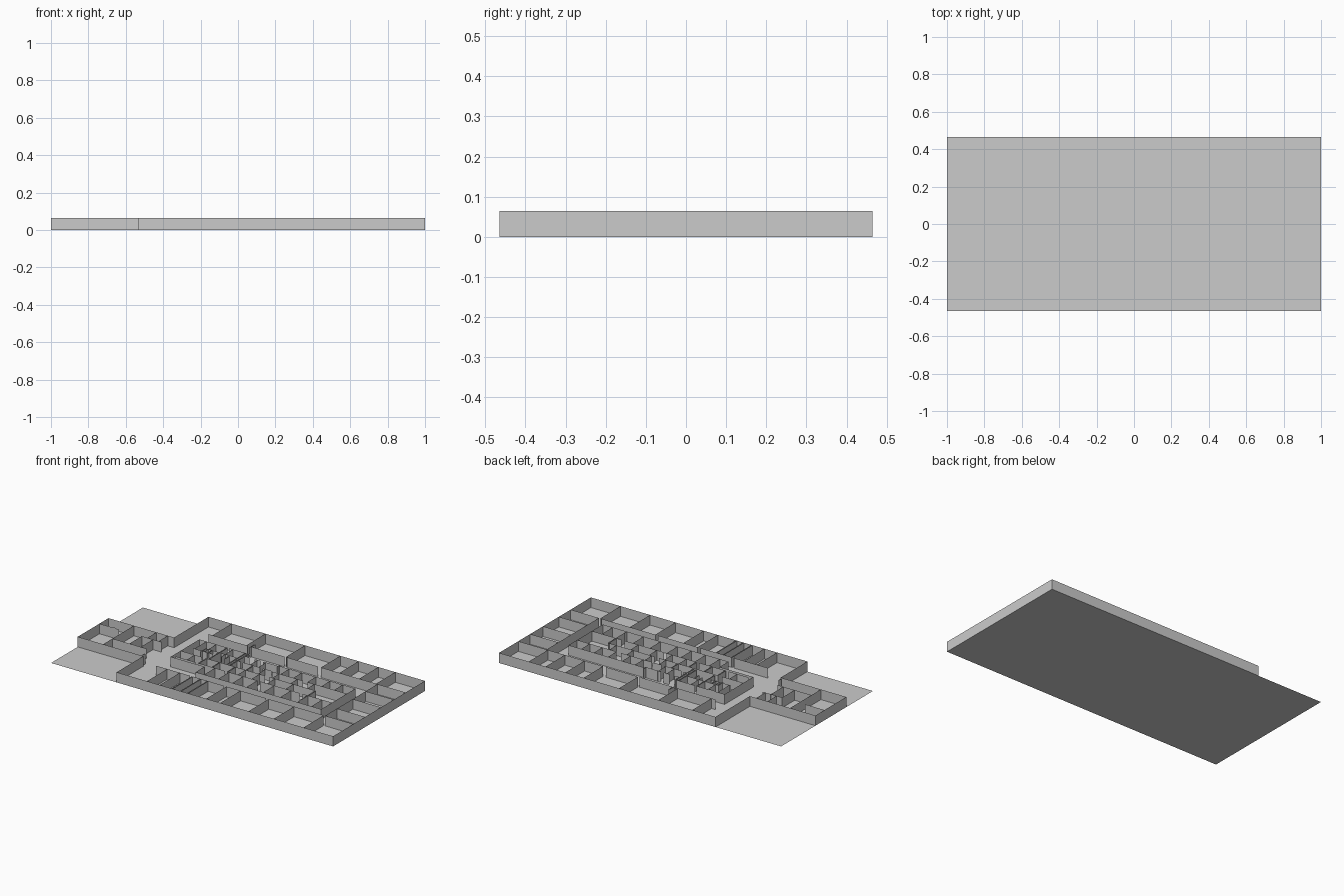
import bpy, bmesh

if "Cube" in bpy.data.objects:
    bpy.data.objects.remove(bpy.data.objects["Cube"])

H = 0.065          # wall height
W, D = 1.0, 0.465  # half width and half depth of the slab
GAP = 0.006        # spacing of double-skinned walls


def sheet_object(name, quads):
    """One object made of separate flat quads."""
    bm = bmesh.new()
    for q in quads:
        bm.faces.new([bm.verts.new(p) for p in q])
    bmesh.ops.remove_doubles(bm, verts=bm.verts, dist=1e-5)
    me = bpy.data.meshes.new(name)
    bm.to_mesh(me)
    bm.free()
    ob = bpy.data.objects.new(name, me)
    bpy.context.collection.objects.link(ob)
    return ob


def walls(name, segs):
    """Upright paper-thin walls along plan segments (x0, y0, x1, y1)."""
    return sheet_object(name, [[(a, b, 0), (c, d, 0), (c, d, H), (a, b, H)]
                               for a, b, c, d in segs])


def path(*pts):
    return [(*p, *q) for p, q in zip(pts, pts[1:])]


def across(xs, y0, y1):
    return [(x, y0, x, y1) for x in xs]


def along(y, *spans):
    return [(a, y, b, y) for a, b in spans]


def double(segs):
    out = []
    for a, b, c, d in segs:
        dx, dy = (GAP, 0) if a == c else (0, GAP)
        out += [(a, b, c, d), (a + dx, b + dy, c + dx, d + dy)]
    return out


# floor slab
sheet_object("floor", [[(-W, -D, 0), (W, -D, 0), (W, D, 0), (-W, D, 0)]])

# outer shell: main block with a narrower wing on the left
walls("outer_walls", path((-.535, -.195), (-.535, -D), (W, -D), (W, D),
                          (-.535, D), (-.535, .117), (-W, .117),
                          (-W, -.195), (-.535, -.195)[:2]))

# perimeter rooms: inner walls with door gaps, then dividers
walls("front_rooms",
      along(-.26, (-.4, -.16), (-.14, .08), (.1, .38), (.4, .78))
      + across((-.32, -.23, .1, .2, .4, .58, .79), -D, -.26)
      + double(across((-.145, -.085, -.035), -D, -.26)))
walls("back_rooms",
      along(.27, (-.4, -.12), (-.1, .14), (.16, .38), (.4, .79))
      + across((-.37, -.13, .15, .4, .53, .67, .79), .27, D)
      + double(across((-.1,), .26, .31)))
walls("right_rooms",
      path((.8, -.26), (.8, .27))
      + [s for y in (-.26, -.14, .02, .15, .27) for s in along(y, (.8, W))])

# left wing rooms
walls("wing_rooms",
      across((-.82,), -.195, .117) + across((-.7, -.62), -.1, .03)
      + along(.025, (-W, -.86), (-.7, -.56)) + along(-.1, (-.82, -.58))
      + across((-.66, -.58), .025, .117)
      + double(along(.025, (-.915, -.89)) + across((-.55,), -.18, -.16)))

# central core: long walls and end wall facing the corridor
walls("core_shell",
      along(-.2, (-.16, .73)) + along(.147, (.19, .73))
      + across((.73,), -.2, .147)
      + along(.18, (-.4, -.2), (-.19, -.06)) + along(-.11, (-.4, -.16))
      + across((-.4,), -.11, .18) + across((-.16,), -.2, -.11))

# rows of small rooms inside the core
walls("core_rooms",
      along(-.09, (-.38, -.24), (-.22, -.03), (0, .2), (.22, .5), (.52, .73))
      + along(-.01, (-.4, -.25), (-.22, .2), (.23, .55))
      + along(.06, (-.36, -.22), (.2, .42), (.45, .73))
      + along(.1, (-.3, -.205), (-.19, -.08))
      + across((-.1, .0, .1, .2, .32, .44, .56, .66), -.2, -.09)
      + across((-.3, .06, .16, .27, .4), -.09, -.01)
      + across((.15, .25, .38, .5), -.01, .06)
      + across((.04, .1, .26, .35, .45, .55, .64), .06, .147)
      + across((-.35, -.28, -.16), .06, .18))

# double-skinned core partitions
walls("core_double_walls", double(
    across((-.205, -.075, -.055), 0, .18)
    + across((-.22, -.125, -.015), -.09, -.01)
    + across((-.3, -.255), .05, .1) + across((-.13,), .05, .09)
    + across((.06,), -.01, .06) + across((.185,), .13, .16)
    + across((.555,), -.17, -.01)
    + along(.175, (-.335, -.275))
    + along(.137, (-.055, -.02), (.02, .06), (.08, .19))
    + along(.06, (-.06, -.03), (-.01, .11), (.13, .19))))
